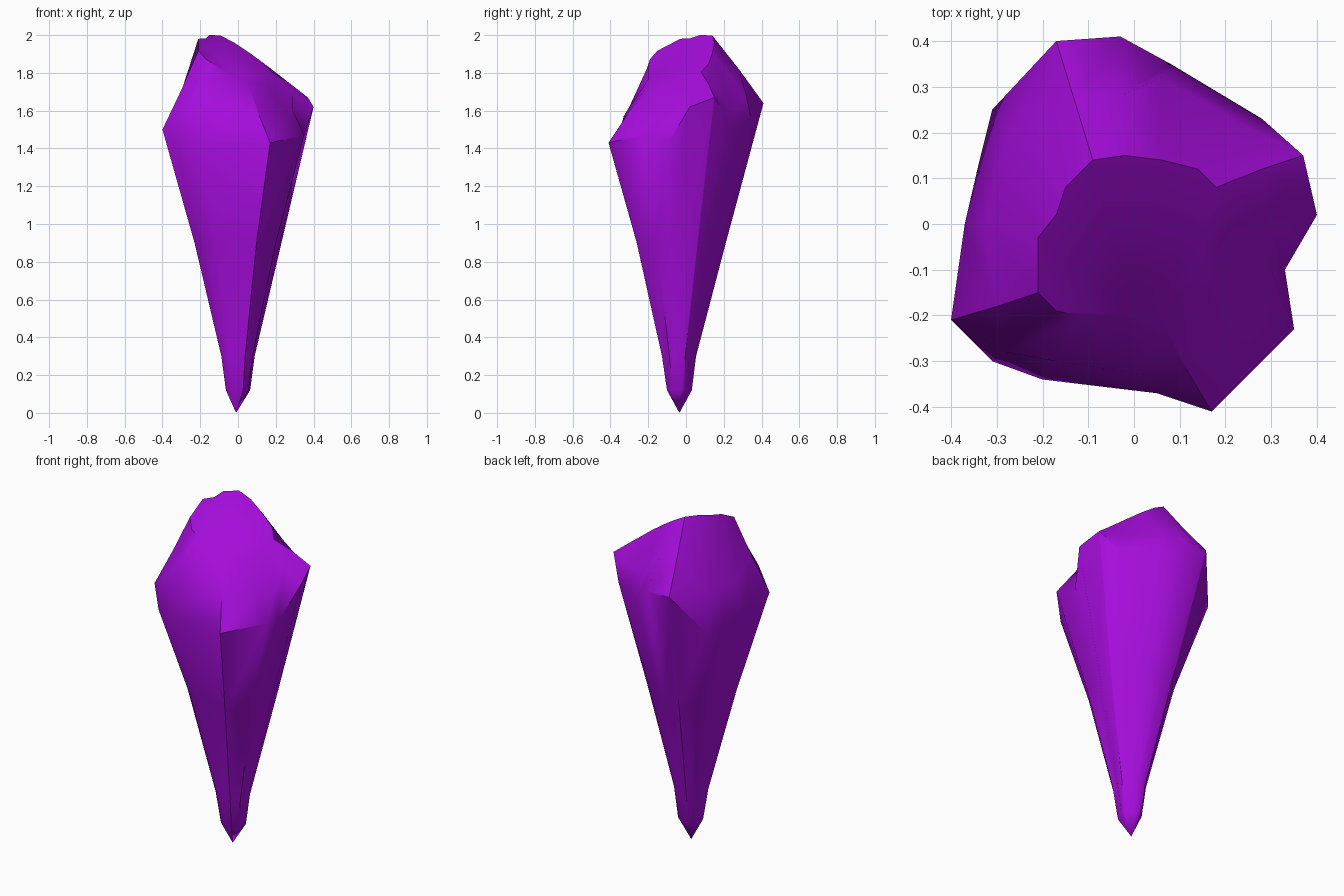
import bpy
import bmesh
import math

default_cube = bpy.data.objects.get("Cube")
if default_cube:
    bpy.data.objects.remove(default_cube, do_unlink=True)

# One purple for the whole crystal
purple = bpy.data.materials.new("crystal purple")
purple.use_nodes = True
colour = (0.38, 0.004, 0.72, 1)
purple.diffuse_color = colour
purple.node_tree.nodes["Principled BSDF"].inputs["Base Color"].default_value = colour

# Each column of the crystal: crest point, shoulder point, cap outline (x, y)
columns = [
    ((-.4, -.21, 1.5), (-.3, -.18, 1.71), (-.21, -.15)),    # front right corner
    ((-.31, -.3, 1.4), (-.28, -.28, 1.6), (-.17, -.19)),
    ((-.2, -.34, 1.4), (-.17, -.3, 1.62), (-.12, -.2)),
    ((.05, -.37, 1.42), (.03, -.33, 1.57), (0, -.2)),
    ((.17, -.41, 1.43), (.11, -.31, 1.58), (.06, -.21)),    # front corner
    ((.35, -.23, 1.47), (.25, -.17, 1.6), (.15, -.1)),      # front left corner
    ((.33, -.1, 1.42), (.29, -.08, 1.6), (.15, -.04)),      # notch
    ((.4, .02, 1.62), (.29, .02, 1.69), (.18, .02)),        # left corner
    ((.37, .15, 1.67), (.28, .12, 1.74), (.18, .08)),
    ((.28, .23, 1.54), (.25, .21, 1.65), (.14, .12)),
    ((.08, .35, 1.54), (.06, .32, 1.68), (.06, .14)),
    ((-.03, .41, 1.64), (-.03, .28, 1.82), (-.02, .15)),    # back corner
    ((-.17, .4, 1.64), (-.13, .27, 1.81), (-.09, .14)),
    ((-.31, .25, 1.41), (-.27, .2, 1.62), (-.15, .08)),
    ((-.34, .13, 1.42), (-.3, .11, 1.63), (-.17, .02)),
    ((-.37, 0, 1.45), (-.33, 0, 1.61), (-.21, -.03)),
]
ridges = (0, 4, 8, 12)

# Tapering rings below the crest: height, scale, y offset
lower_rings = [(.12, .16, -.035), (.3, .22, -.037), (.9, .575, -.025)]


def cap_height(x, y):
    """Height of the tilted cut that ends the crystal."""
    return 1.87 - 0.6 * x + 0.52 * y


bm = bmesh.new()
rings = []
for height, scale, shift in lower_rings:
    rings.append([bm.verts.new((c[0] * scale, c[1] * scale + shift, height))
                  for c, s, t in columns])
rings.append([bm.verts.new(c) for c, s, t in columns])
rings.append([bm.verts.new(s) for c, s, t in columns])
rings.append([bm.verts.new((*t, cap_height(*t))) for c, s, t in columns])

# Sides and slanted cap
count = len(columns)
for low, high in zip(rings, rings[1:]):
    for i in range(count):
        j = (i + 1) % count
        bm.faces.new((low[i], low[j], high[j], high[i]))
bm.faces.new(rings[-1])

# Pointed foot
point = bm.verts.new((-0.01, -0.035, 0))
for i, corner in enumerate(rings[0]):
    bm.faces.new((point, rings[0][(i + 1) % count], corner))
bmesh.ops.recalc_face_normals(bm, faces=bm.faces[:])

# Crisp corner ridges running the full height
for i in ridges:
    for low, high in zip(rings, rings[1:]):
        bm.edges.get((low[i], high[i])).smooth = False

mesh = bpy.data.meshes.new("crystal_shard")
bm.to_mesh(mesh)
bm.free()
mesh.materials.append(purple)
crystal = bpy.data.objects.new("crystal_shard", mesh)
bpy.context.collection.objects.link(crystal)

# Soft facets between the ridges
bpy.ops.object.select_all(action="DESELECT")
crystal.select_set(True)
bpy.context.view_layer.objects.active = crystal
bpy.ops.object.shade_smooth_by_angle(angle=math.radians(48), keep_sharp_edges=True)
